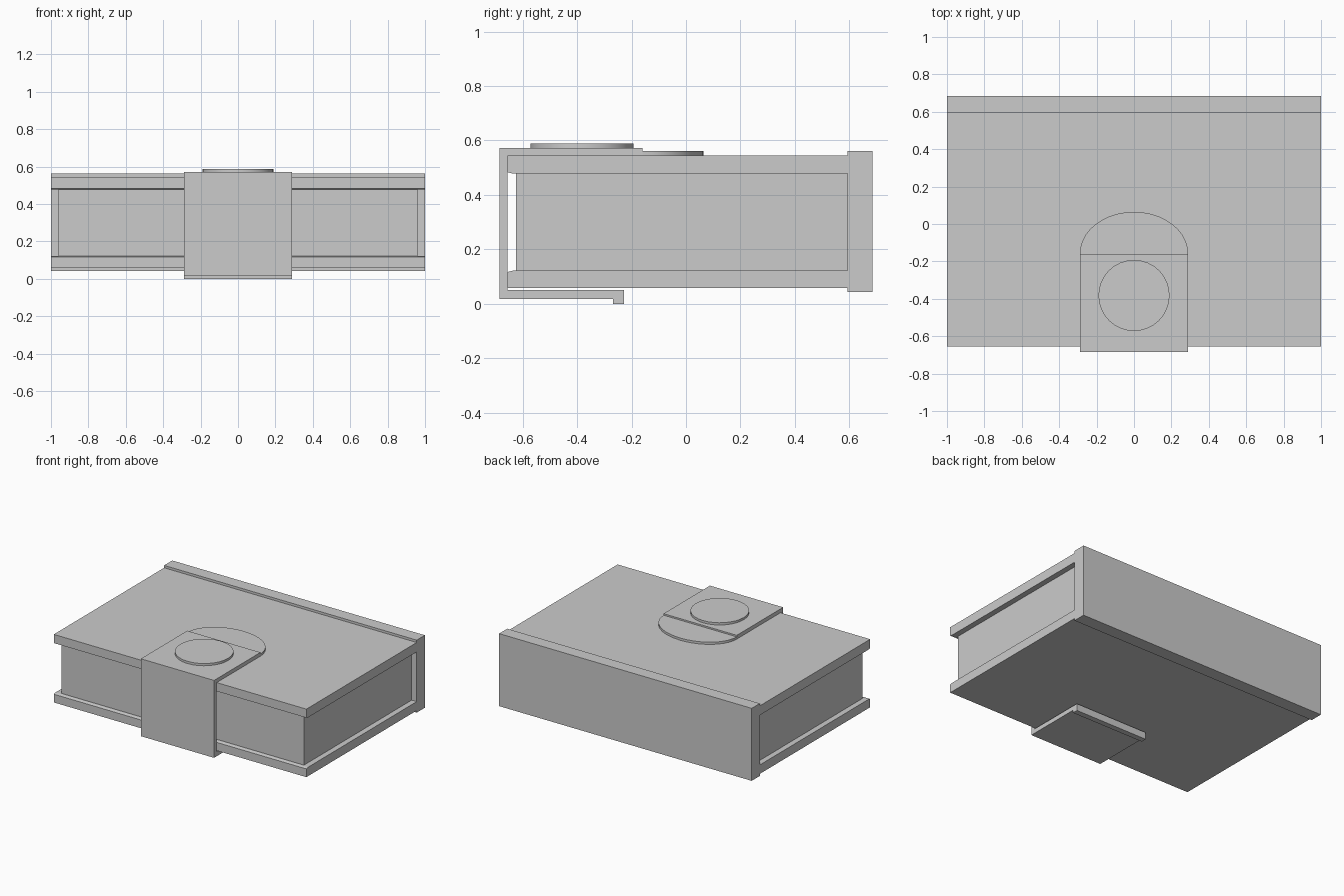
import bpy, bmesh
from math import cos, sin, pi

if "Cube" in bpy.data.objects:
    bpy.data.objects.remove(bpy.data.objects["Cube"])


def extrude(name, points, direction, smooth=False):
    """Closed polygon pushed along a direction into a solid."""
    bm = bmesh.new()
    face = bm.faces.new([bm.verts.new(p) for p in points])
    geo = bmesh.ops.extrude_face_region(bm, geom=[face], use_keep_orig=True)["geom"]
    moved = [g for g in geo if isinstance(g, bmesh.types.BMVert)]
    bmesh.ops.translate(bm, verts=moved, vec=direction)
    bmesh.ops.recalc_face_normals(bm, faces=bm.faces)
    mesh = bpy.data.meshes.new(name)
    bm.to_mesh(mesh)
    bm.free()
    obj = bpy.data.objects.new(name, mesh)
    bpy.context.collection.objects.link(obj)
    if smooth:
        bpy.ops.object.select_all(action="DESELECT")
        obj.select_set(True)
        bpy.context.view_layer.objects.active = obj
        bpy.ops.object.shade_smooth_by_angle(angle=pi / 6)
    return obj


def side_profile(name, yz, half_width):
    """Side outline in (y, z), extruded across x."""
    return extrude(name, [(-half_width, y, z) for y, z in yz], (2 * half_width, 0, 0))


def arc(cy, rx, ry, z, start, end, count):
    return [(rx * cos(start + (end - start) * i / count),
             cy + ry * sin(start + (end - start) * i / count), z) for i in range(count + 1)]


# Covers and raised spine in one C-shaped outline
side_profile("book_cover", [
    (0.685, 0.043), (0.685, 0.562), (0.593, 0.562), (0.593, 0.545),
    (-0.655, 0.545), (-0.655, 0.483), (-0.635, 0.478), (0.593, 0.478),
    (0.593, 0.122), (-0.635, 0.122), (-0.655, 0.117), (-0.655, 0.058),
    (0.593, 0.058), (0.593, 0.043)], 1.0)

# Page block, set in from the covers
side_profile("pages", [(-0.625, 0.122), (0.593, 0.122), (0.593, 0.478), (-0.625, 0.478)], 0.96)

# Clasp strap wrapping the front edge, with a small lip underneath
side_profile("clasp_strap", [
    (-0.16, 0.545), (-0.16, 0.572), (-0.685, 0.572), (-0.685, 0.018),
    (-0.268, 0.018), (-0.268, 0.0), (-0.228, 0.0), (-0.228, 0.05),
    (-0.655, 0.05), (-0.655, 0.545)], 0.29)

# Rounded plate behind the strap end
extrude("clasp_plate", arc(-0.16, 0.29, 0.225, 0.545, 0, pi, 20), (0, 0, 0.016), True)

# Round button on the strap
extrude("clasp_button", arc(-0.382, 0.19, 0.19, 0.572, 0, 2 * pi * 31 / 32, 31), (0, 0, 0.016), True)
